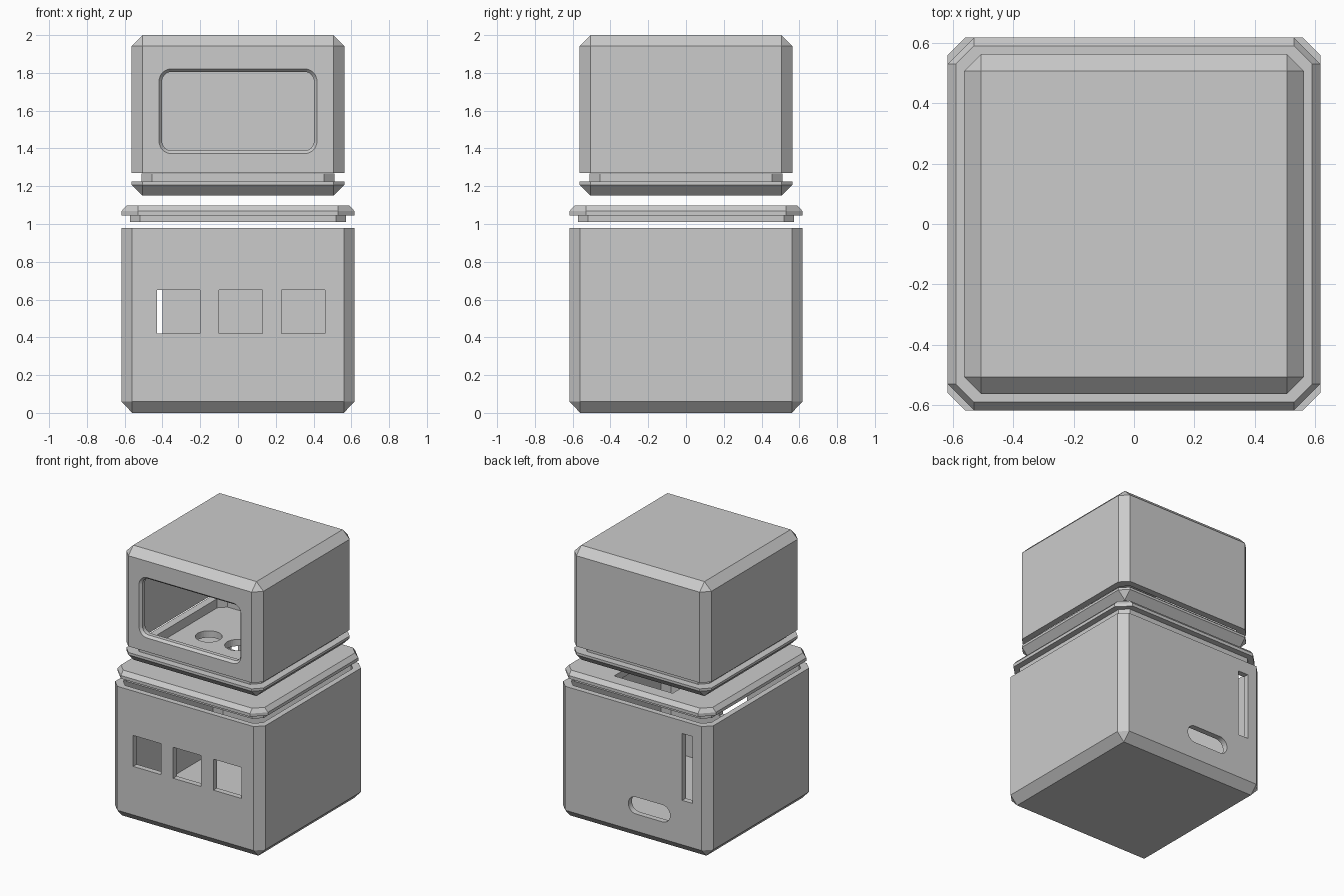
import bpy
import bmesh
from math import cos, sin, pi

if "Cube" in bpy.data.objects:
    bpy.data.objects.remove(bpy.data.objects["Cube"], do_unlink=True)

GREY = (0.6, 0.6, 0.6, 1)
plastic = bpy.data.materials.new("grey plastic")
plastic.use_nodes = True
plastic.diffuse_color = GREY
plastic.node_tree.nodes["Principled BSDF"].inputs["Base Color"].default_value = GREY


def loft(name, rings):
    """Skin a stack of equal-length rings and cap both ends."""
    bm = bmesh.new()
    loops = [[bm.verts.new(p) for p in ring] for ring in rings]
    n = len(loops[0])
    for a, b in zip(loops, loops[1:]):
        for i in range(n):
            j = (i + 1) % n
            bm.faces.new((a[i], a[j], b[j], b[i]))
    bm.faces.new(loops[0])
    bm.faces.new(loops[-1])
    bmesh.ops.remove_doubles(bm, verts=bm.verts, dist=1e-5)
    bmesh.ops.recalc_face_normals(bm, faces=bm.faces)
    mesh = bpy.data.meshes.new(name)
    bm.to_mesh(mesh)
    bm.free()
    mesh.materials.append(plastic)
    obj = bpy.data.objects.new(name, mesh)
    bpy.context.collection.objects.link(obj)
    return obj


def cut_square(half, cut, z):
    """Square ring with its four corners cut off."""
    k = half - cut
    return [(half, -k, z), (half, k, z), (k, half, z), (-k, half, z),
            (-half, k, z), (-half, -k, z), (-k, -half, z), (k, -half, z)]


def rounded(cx, cy, hx, hy, r, steps=8):
    """Rounded rectangle outline in 2D."""
    pts = []
    for q, (sx, sy) in enumerate([(1, 1), (-1, 1), (-1, -1), (1, -1)]):
        for s in range(steps + 1):
            a = (q + s / steps) * pi / 2
            pts.append((cx + sx * (hx - r) + r * cos(a),
                        cy + sy * (hy - r) + r * sin(a)))
    return pts


def carve(target, levels, axis):
    """Cut a hole through target; levels are (depth, outline) along the axis."""
    rings = [[(u, d, v) if axis == "y" else (u, v, d) for u, v in outline]
             for d, outline in levels]
    cutter = loft("cutter", rings)
    cutter.hide_render = True
    mod = target.modifiers.new("hole", "BOOLEAN")
    mod.operation = "DIFFERENCE"
    mod.solver = "EXACT"
    mod.object = cutter
    bpy.context.view_layer.objects.active = target
    bpy.ops.object.modifier_apply(modifier=mod.name)
    bpy.data.objects.remove(cutter, do_unlink=True)


def build(name, profile):
    return loft(name, [cut_square(*p) for p in profile])


# Lower body: open-topped box with bevelled edges
body = build("body_box", [
    (0.56, 0, 0), (0.617, 0.057, 0.06), (0.617, 0.057, 0.98),
    (0.575, 0.05, 0.98), (0.575, 0.05, 0.05)])
for x in (-0.315, 0.015, 0.345):
    port = rounded(x, 0.535, 0.115, 0.115, 0)
    carve(body, [(-0.8, port), (-0.4, port)], "y")
for hole in (rounded(-0.443, 0.638, 0.042, 0.248, 0),
             rounded(-0.13, 0.25, 0.172, 0.063, 0.063)):
    carve(body, [(0.4, hole), (0.8, hole)], "y")

# Body lid: plate with a locating lip below and a cable opening at the back
lid = build("body_lid", [
    (0.52, 0.05, 1.045), (0.52, 0.05, 1.01), (0.573, 0.055, 1.01),
    (0.573, 0.055, 1.045), (0.617, 0.087, 1.045), (0.617, 0.087, 1.068),
    (0.59, 0.06, 1.098)])
opening = rounded(0, 0.3, 0.24, 0.2, 0)
carve(lid, [(0.9, opening), (1.12, opening)], "z")

# Head base: bevelled tray with a raised lip and three round holes
base = build("head_base", [
    (0.506, 0, 1.15), (0.563, 0.057, 1.207), (0.563, 0.057, 1.225),
    (0.51, 0.055, 1.225), (0.51, 0.055, 1.268), (0.455, 0.05, 1.268),
    (0.455, 0.05, 1.2)])
for x in (-0.24, 0, 0.24):
    hole = rounded(x, 0, 0.09, 0.09, 0.09)
    carve(base, [(1.1, hole), (1.24, hole)], "z")

# Head shell: open-bottomed cover with a chamfered screen window
shell = build("head_shell", [
    (0.515, 0.05, 1.95), (0.515, 0.05, 1.27), (0.563, 0.057, 1.27),
    (0.563, 0.057, 1.943), (0.506, 0, 2.0)])
outer = rounded(0, 1.597, 0.418, 0.224, 0.065)
inner = rounded(0, 1.597, 0.402, 0.208, 0.049)
carve(shell, [(-0.7, outer), (-0.563, outer), (-0.545, inner), (-0.4, inner)], "y")
